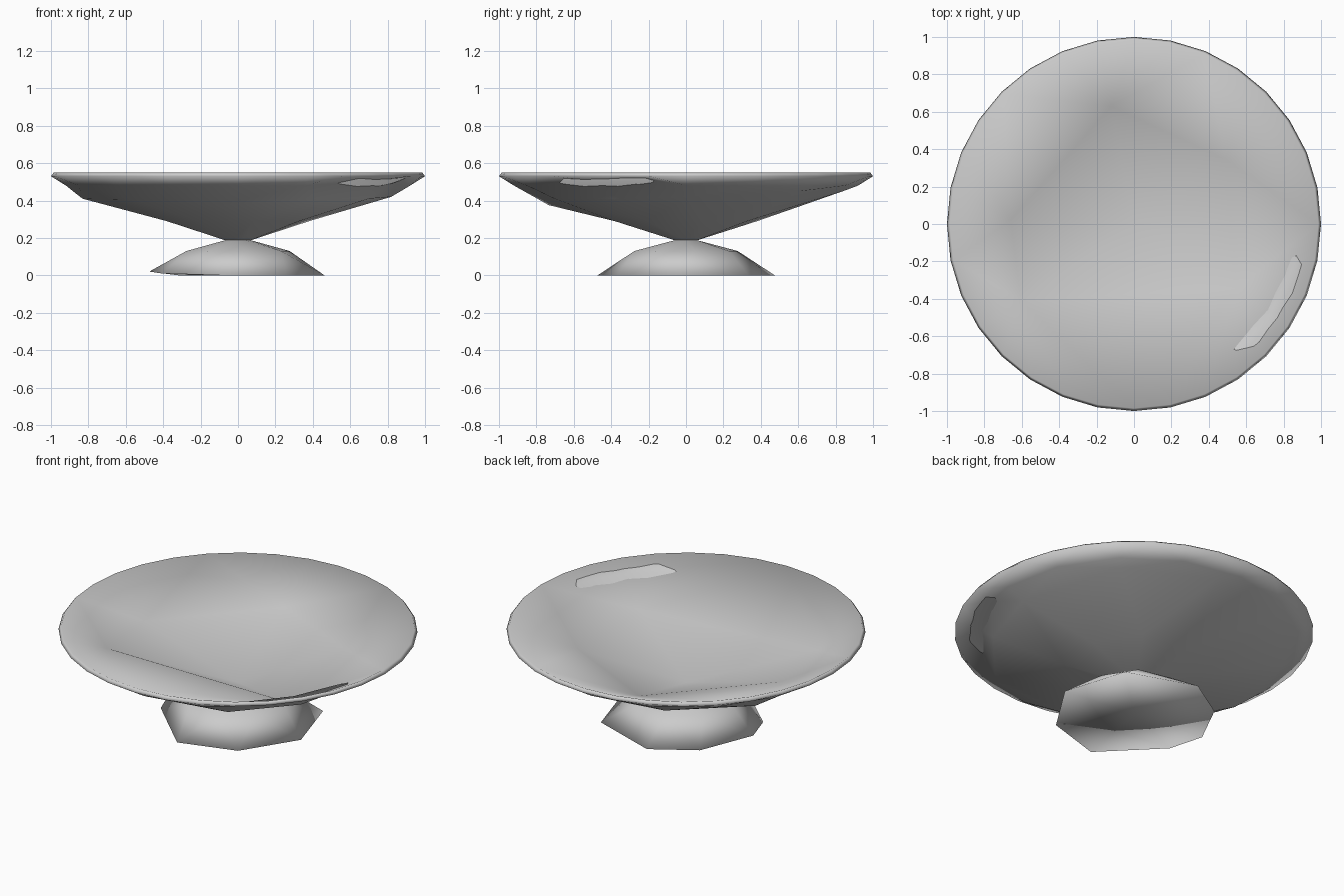
import bpy, bmesh
from math import sin, cos, pi, radians

cube = bpy.data.objects.get("Cube")
if cube:
    bpy.data.objects.remove(cube, do_unlink=True)

grey = bpy.data.materials.new("plain grey")
grey.use_nodes = True
colour = (0.6, 0.6, 0.6, 1)
grey.diffuse_color = colour
grey.node_tree.nodes["Principled BSDF"].inputs["Base Color"].default_value = colour


def ring(sides, radius, z, turn=0):
    """Regular ring of (degrees, radius, height) corners."""
    return [(turn + 360 * i / sides, radius, z) for i in range(sides)]


def stitch(bm, a, b):
    """Join two rings of differing corner counts with triangles."""
    i = j = 0
    na, nb = len(a), len(b)
    angle = lambda r, k: r[k % len(r)][0] + 2 * pi * (k // len(r))
    while i < na or j < nb:
        step_a = j == nb or (i < na and angle(a, i) + angle(a, i + 1)
                             <= angle(b, j) + angle(b, j + 1))
        p, q = a[i % na][1], b[j % nb][1]
        if step_a:
            i += 1
            bm.faces.new((p, a[i % na][1], q))
        else:
            j += 1
            bm.faces.new((p, b[j % nb][1], q))


def lathe(name, rings, start, end):
    """Skin a stack of rings and close both ends with a centre point."""
    bm = bmesh.new()
    loops = []
    for corners in rings:
        polar = [(radians(t), r, z) for t, r, z in corners]
        loops.append([(t, bm.verts.new((r * cos(t), r * sin(t), z)))
                      for t, r, z in polar])
    for a, b in zip(loops, loops[1:]):
        stitch(bm, a, b)
    for loop, z in ((loops[0], start), (loops[-1], end)):
        tip = bm.verts.new((0, 0, z))
        for k, (_, v) in enumerate(loop):
            bm.faces.new((v, loop[(k + 1) % len(loop)][1], tip))
    bmesh.ops.recalc_face_normals(bm, faces=bm.faces)
    for face in bm.faces:
        face.smooth = True
    mesh = bpy.data.meshes.new(name)
    bm.to_mesh(mesh)
    bm.free()
    mesh.materials.append(grey)
    obj = bpy.data.objects.new(name, mesh)
    bpy.context.collection.objects.link(obj)


# Foot: uneven eight-sided flare with a nearly flat underside
foot_edge = [(-6, 0.465, 0), (44, 0.48, 0), (98, 0.48, 0), (135, 0.45, 0),
             (177, 0.475, 0.02), (203, 0.44, 0.01), (260, 0.48, 0), (305, 0.45, 0)]
lathe("foot", [foot_edge,
               ring(8, 0.28, 0.13, 10),
               ring(6, 0.06, 0.19)], start=0.005, end=0.19)

# Bowl: coarse outer wall, fine rim, and an irregular faceted hollow
shoulder = [(1, 0.82, 0.42), (45, 0.86, 0.45), (83, 0.86, 0.455), (117, 0.85, 0.43),
            (152, 0.85, 0.42), (188, 0.84, 0.41), (225, 0.81, 0.405),
            (262, 0.74, 0.375), (301, 0.82, 0.41), (331, 0.8, 0.41)]
hollow = [(-32, 0.65, 0.375), (35, 0.6, 0.415), (101, 0.64, 0.4),
          (178, 0.66, 0.4), (214, 0.73, 0.415)]
# Outer wall folds in through the hollow on one side
band = ring(16, 0.92, 0.48)
band[14] = (326, 0.87, 0.505)
band[15] = (345, 0.88, 0.515)
lathe("bowl", [ring(6, 0.06, 0.185),
               ring(8, 0.39, 0.29, 12),
               shoulder,
               band,
               ring(32, 1.0, 0.53),
               ring(32, 0.985, 0.55),
               hollow], start=0.185, end=0.21)
